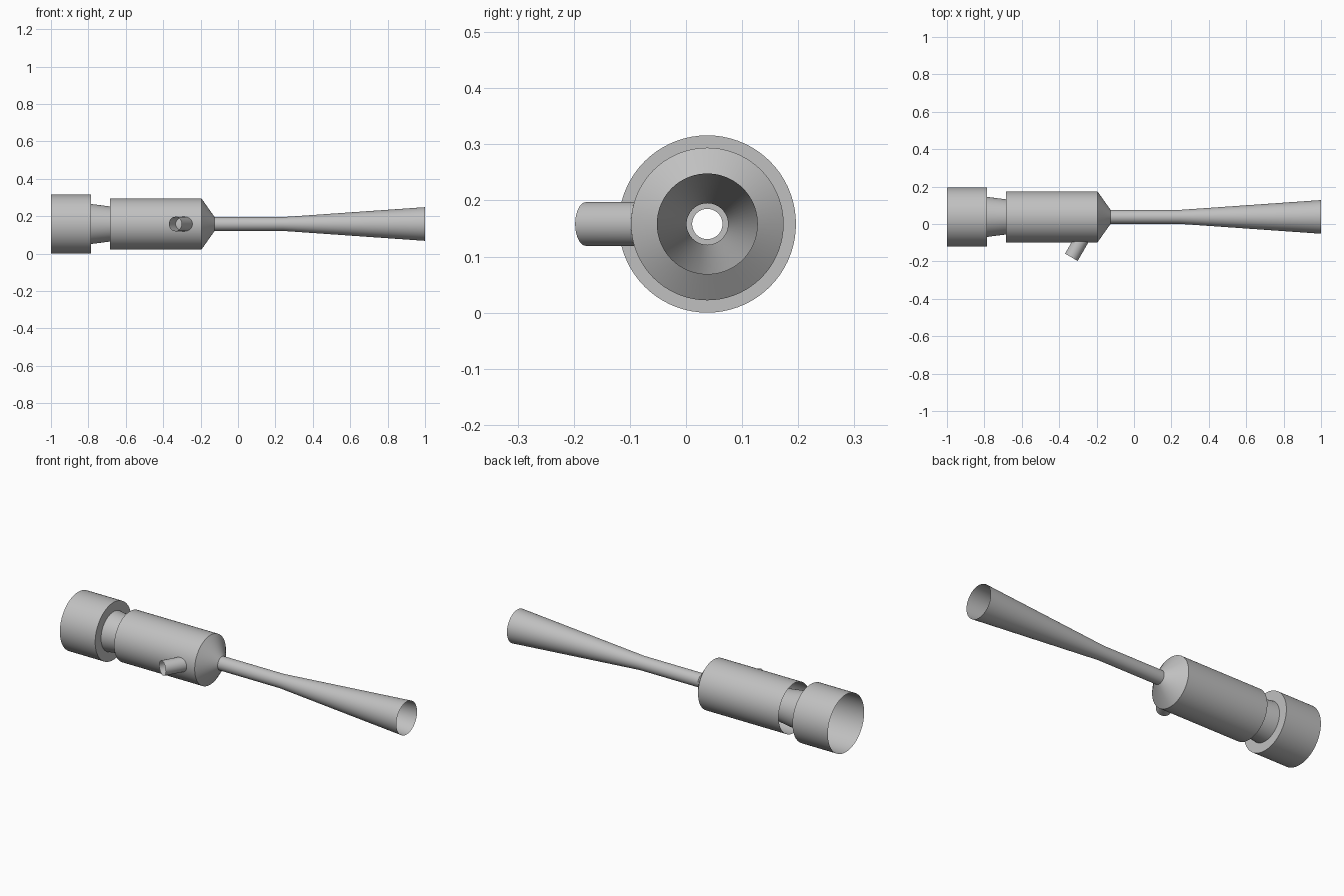
import bpy
import bmesh
from math import cos, sin, pi, sqrt, radians, tan

cube = bpy.data.objects.get("Cube")
if cube:
    bpy.data.objects.remove(cube, do_unlink=True)

AXIS_Y, AXIS_Z = 0.038, 0.158
BODY_R = 0.136
SEGMENTS = 72

metal = bpy.data.materials.new("grey metal")
metal.use_nodes = True
grey = (0.53, 0.53, 0.53, 1)
metal.diffuse_color = grey
metal.node_tree.nodes["Principled BSDF"].inputs["Base Color"].default_value = grey


def loft(name, rings):
    """Thin open shell bridging successive rings of points."""
    bm = bmesh.new()
    loops = [[bm.verts.new(p) for p in ring] for ring in rings]
    for a, b in zip(loops, loops[1:]):
        n = len(a)
        for i in range(n):
            j = (i + 1) % n
            bm.faces.new((a[i], a[j], b[j], b[i]))
    bmesh.ops.recalc_face_normals(bm, faces=bm.faces)
    mesh = bpy.data.meshes.new(name)
    bm.to_mesh(mesh)
    bm.free()
    mesh.materials.append(metal)
    obj = bpy.data.objects.new(name, mesh)
    bpy.context.collection.objects.link(obj)
    bpy.ops.object.select_all(action='DESELECT')
    obj.select_set(True)
    bpy.context.view_layer.objects.active = obj
    bpy.ops.object.shade_smooth_by_angle(angle=radians(25))
    return obj


def turned(name, profile):
    """Revolve (x, radius) points around the long axis."""
    angles = [2 * pi * i / SEGMENTS for i in range(SEGMENTS)]
    return loft(name, [[(x, AXIS_Y + r * cos(a), AXIS_Z + r * sin(a)) for a in angles]
                       for x, r in profile])


# Inlet cup with shoulder, tapering into the inner nozzle
turned("inlet_cup", [(-1, 0.158), (-0.785, 0.158), (-0.785, 0.107)])
turned("inner_nozzle", [(-0.785, 0.107), (-0.30, 0.044), (-0.30, 0.027)])

# Suction chamber, open around the nozzle, with converging cone
turned("chamber", [(-0.685, BODY_R), (-0.195, BODY_R), (-0.125, 0.037)])

# Straight throat and flared outlet
turned("throat_and_diffuser", [(-0.125, 0.037), (0.24, 0.037), (1, 0.09)])

# Slanted side inlet, trimmed where it meets the chamber wall
slant, port_r = radians(30), 0.039
outer, inner = [], []
for i in range(40):
    a = 2 * pi * i / 40
    side, dz = port_r * cos(a), port_r * sin(a)
    x, y = -0.335 + side * cos(slant), -0.178 - side * sin(slant)
    wall_y = AXIS_Y - sqrt(BODY_R ** 2 - dz ** 2)
    outer.append((x, y, AXIS_Z + dz))
    inner.append((x + (wall_y - y) * tan(slant), wall_y, AXIS_Z + dz))
loft("side_inlet", [outer, inner])
